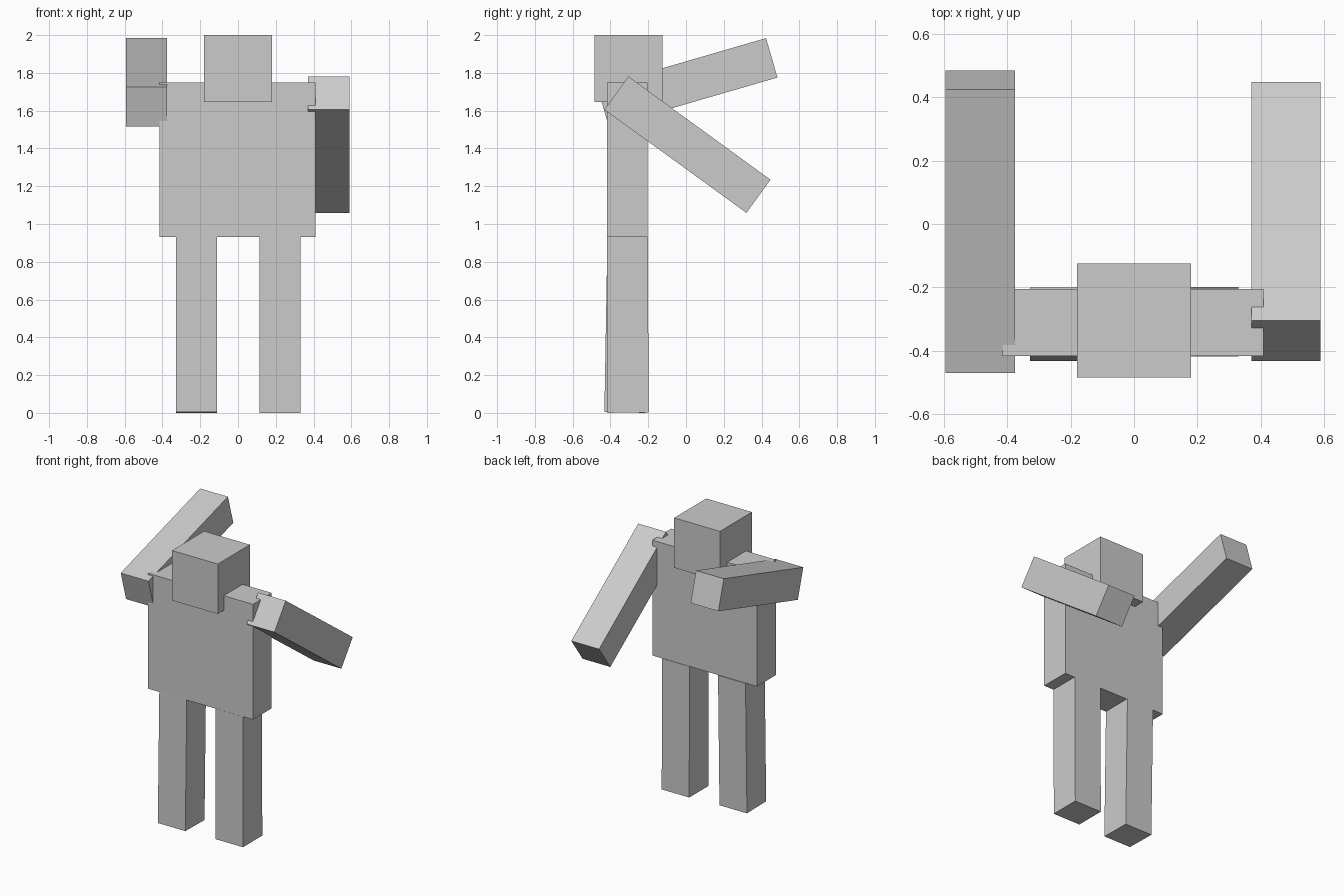
import bpy
from math import radians

if "Cube" in bpy.data.objects:
    bpy.data.objects.remove(bpy.data.objects["Cube"])


def box(name, center, size, pitch=0.0):
    """Add a box with real dimensions, tilted by pitch degrees about x."""
    bpy.ops.mesh.primitive_cube_add(size=1, location=center,
                                    rotation=(radians(pitch), 0, 0))
    ob = bpy.context.object
    ob.name = name
    ob.scale = size
    bpy.ops.object.transform_apply(location=False, rotation=False, scale=True)
    return ob


# Head, sunk slightly into the torso
box("head", (0, -0.304, 1.823), (0.36, 0.36, 0.355))

# Torso
box("torso", (-0.003, -0.311, 1.34), (0.824, 0.212, 0.82))

# Limbs share one block shape: arms reach backwards, one leg leans slightly
LIMB = (0.216, 0.216, 0.93)
ARM = (0.218, 0.93, 0.217)
box("left_leg", (-0.22, -0.316, 0.467), LIMB, -1)
box("right_leg", (0.222, -0.308, 0.466), LIMB, 0.2)
box("left_arm", (-0.485, 0.0075, 1.75), ARM, 16.2)
box("right_arm", (0.48, 0.0075, 1.42), ARM, -36)
